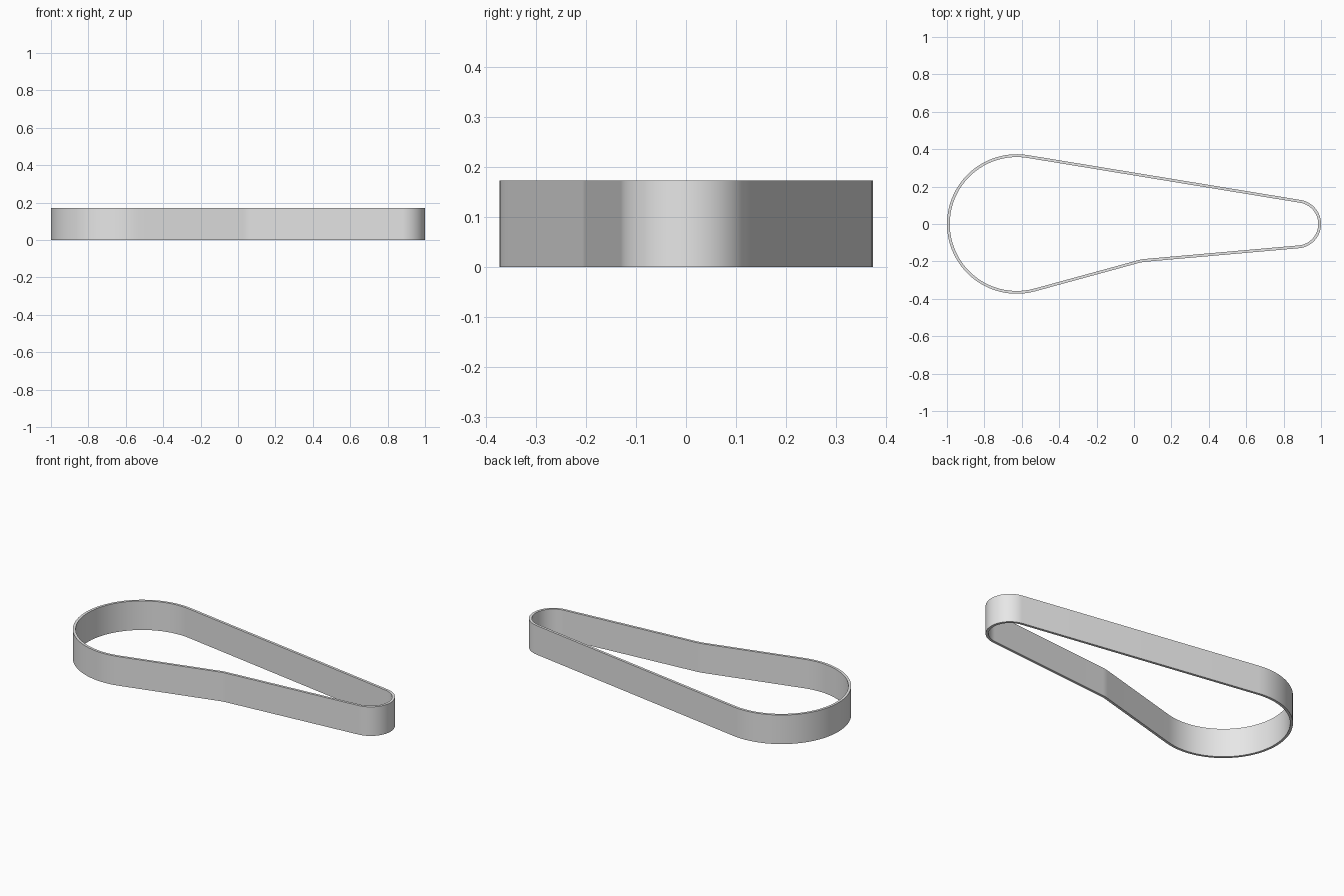
import bpy, bmesh, math
from mathutils import Vector

cube = bpy.data.objects.get("Cube")
if cube:
    bpy.data.objects.remove(cube)

HEIGHT = 0.172
THICK = 0.015
# Wheel centres and signed radii, counterclockwise (negative = idler pressing from outside)
WHEELS = [((-0.627, 0), 0.373), ((0.079, -0.401), -0.2), ((0.87, 0), 0.13)]


def belt_profile(inset):
    """Closed outline of tangent lines and arcs around the wheels."""
    wheels = [(Vector(c), r - inset) for c, r in WHEELS]
    n = len(wheels)
    # Angle of the outward normal on each straight run
    normals = []
    for i in range(n):
        (c1, r1), (c2, r2) = wheels[i], wheels[(i + 1) % n]
        d = c2 - c1
        normals.append(math.atan2(d.y, d.x) - math.acos((r1 - r2) / d.length))
    points = []
    for i, (c, r) in enumerate(wheels):
        start = normals[i - 1]
        if r > 0:
            sweep = (normals[i] - start) % math.tau
            steps = 48
        else:
            sweep = -((start - normals[i]) % math.tau)
            steps = 6
        for k in range(steps + 1):
            a = start + sweep * k / steps
            points.append(c + r * Vector((math.cos(a), math.sin(a))))
    return points


# Belt band: outer and inner walls joined by flat rims
bm = bmesh.new()
rings = []
for inset, z in ((0, 0), (0, HEIGHT), (THICK, HEIGHT), (THICK, 0)):
    rings.append([bm.verts.new((p.x, p.y, z)) for p in belt_profile(inset)])
count = len(rings[0])
for j in range(4):
    a, b = rings[j], rings[(j + 1) % 4]
    for i in range(count):
        k = (i + 1) % count
        bm.faces.new((a[i], a[k], b[k], b[i]))
bmesh.ops.recalc_face_normals(bm, faces=bm.faces)
mesh = bpy.data.meshes.new("belt")
bm.to_mesh(mesh)
bm.free()
belt = bpy.data.objects.new("belt", mesh)
bpy.context.collection.objects.link(belt)

# Plain grey material
grey = bpy.data.materials.new("light grey")
grey.use_nodes = True
colour = (0.8, 0.8, 0.8, 1)
grey.diffuse_color = colour
grey.node_tree.nodes["Principled BSDF"].inputs["Base Color"].default_value = colour
mesh.materials.append(grey)

# Smooth walls with crisp rims
bpy.ops.object.select_all(action="DESELECT")
belt.select_set(True)
bpy.context.view_layer.objects.active = belt
bpy.ops.object.shade_smooth_by_angle(angle=math.radians(30))
